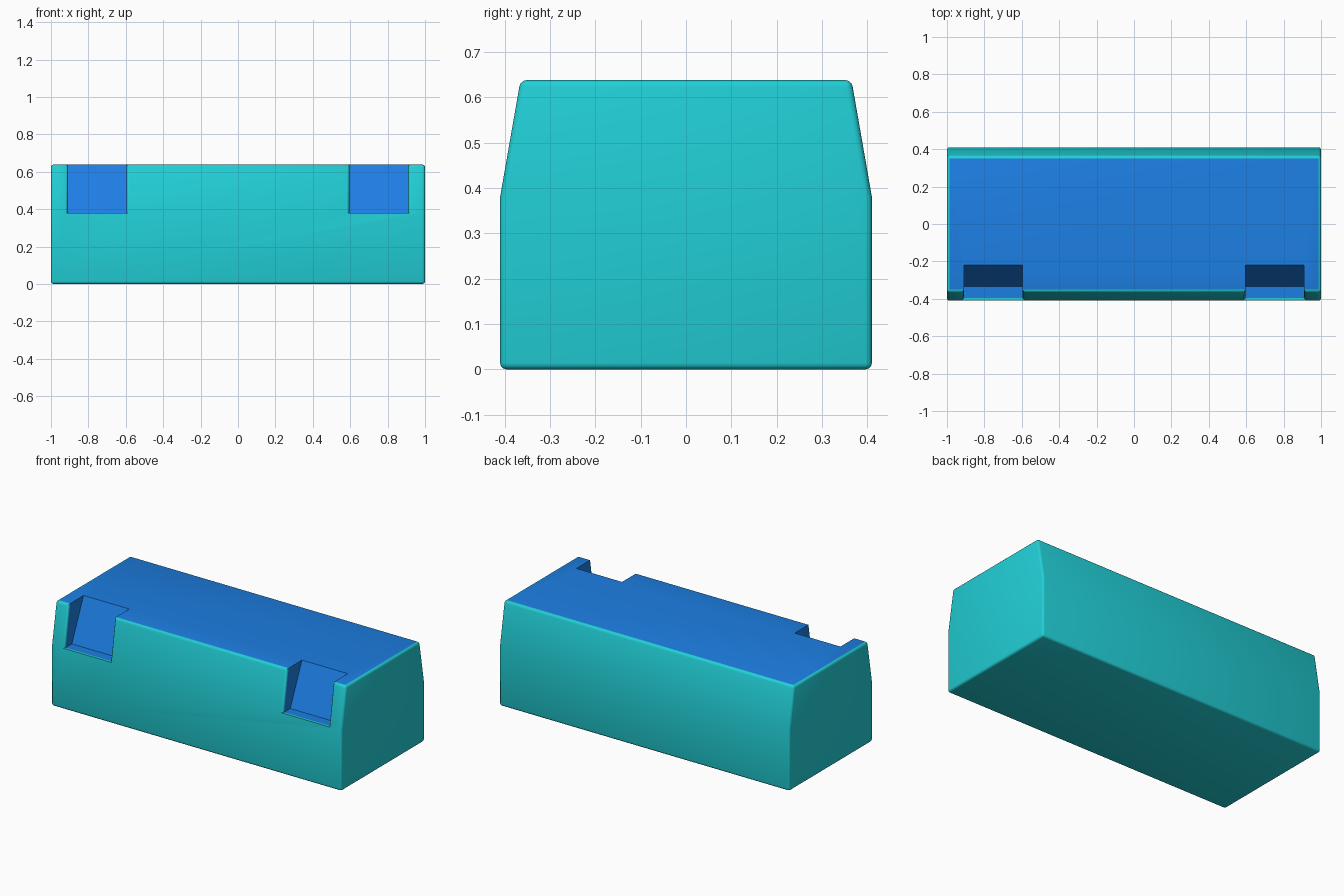
import bpy, bmesh, math

if "Cube" in bpy.data.objects:
    bpy.data.objects.remove(bpy.data.objects["Cube"])


def material(name, color):
    m = bpy.data.materials.new(name)
    m.diffuse_color = color
    m.use_nodes = True
    m.node_tree.nodes["Principled BSDF"].inputs["Base Color"].default_value = m.diffuse_color
    return m


def prism(name, profile, x0, x1, mats):
    """Extrude a (y, z) profile along x."""
    bm = bmesh.new()
    face = bm.faces.new([bm.verts.new((x0, y, z)) for y, z in profile])
    out = bmesh.ops.extrude_face_region(bm, geom=[face])
    verts = [v for v in out["geom"] if isinstance(v, bmesh.types.BMVert)]
    bmesh.ops.translate(bm, vec=(x1 - x0, 0, 0), verts=verts)
    bmesh.ops.recalc_face_normals(bm, faces=bm.faces)
    me = bpy.data.meshes.new(name)
    bm.to_mesh(me)
    bm.free()
    for m in mats:
        me.materials.append(m)
    ob = bpy.data.objects.new(name, me)
    bpy.context.collection.objects.link(ob)
    return ob


teal = material("teal", (0.015, 0.63, 0.68, 1))
blue = material("blue", (0.012, 0.21, 0.77, 1))

# Main block: straight lower walls, tapered upper walls, blue top
block = prism("block", [(-0.41, 0), (0.41, 0), (0.41, 0.38), (0.365, 0.638),
                        (-0.365, 0.638), (-0.41, 0.38)], -1, 1, [teal, blue])
for f in block.data.polygons:
    if f.normal.z > 0.9:
        f.material_index = 1

# Two notches with a flat floor and a sloping back wall
bpy.context.view_layer.objects.active = block
block.select_set(True)
for side in (-1, 1):
    cutter = prism("notch_cutter", [(-0.5, 0.38), (-0.335, 0.38), (-0.175, 0.74),
                                    (-0.5, 0.74)], side * 0.595, side * 0.91, [blue])
    cutter.hide_render = True
    mod = block.modifiers.new("notch", 'BOOLEAN')
    mod.operation = 'DIFFERENCE'
    mod.solver = 'EXACT'
    mod.material_mode = 'TRANSFER'
    mod.object = cutter
    bpy.ops.object.modifier_apply(modifier=mod.name)
    bpy.data.objects.remove(cutter)

# Small teal rounding on the outer edges
bm = bmesh.new()
bm.from_mesh(block.data)
edges = [e for e in bm.edges if len(e.link_faces) == 2
         and e.calc_face_angle() > math.radians(30)
         and any(f.material_index == 0 for f in e.link_faces)]
bmesh.ops.bevel(bm, geom=edges, offset=0.014, segments=3, profile=0.5,
                affect='EDGES', clamp_overlap=True, material=0)
bm.to_mesh(block.data)
bm.free()
bpy.ops.object.shade_smooth_by_angle(angle=math.radians(35))
